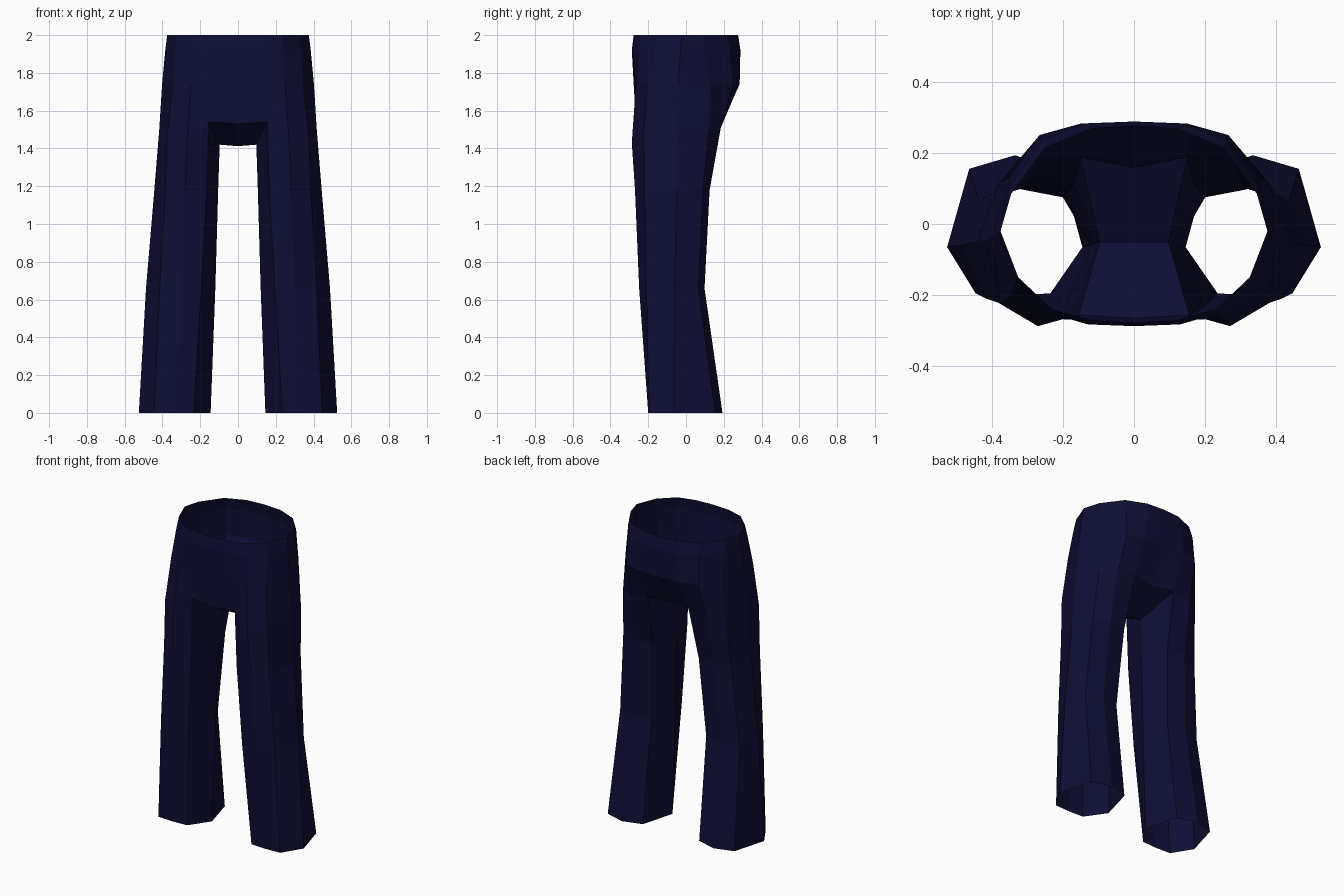
import bpy, bmesh

if "Cube" in bpy.data.objects:
    bpy.data.objects.remove(bpy.data.objects["Cube"])

navy = bpy.data.materials.new("navy cloth")
navy.diffuse_color = (0.0045, 0.0045, 0.036, 1)
navy.use_nodes = True
navy.node_tree.nodes["Principled BSDF"].inputs["Base Color"].default_value = navy.diffuse_color

# Leg rings, order: front inner, front, front outer, outer, back outer, back, back inner, inner
leg_rings = [
    (0.0, [(.235, -.195), (.335, -.2), (.445, -.195), (.525, -.065),
           (.463, .155), (.335, .193), (.205, .155), (.145, -.065)]),
    (0.66, [(.195, -.235), (.30, -.248), (.415, -.21), (.487, -.06),
            (.435, .065), (.32, .098), (.20, .075), (.12, -.06)]),
    (1.18, [(.165, -.25), (.28, -.27), (.385, -.22), (.443, -.05),
            (.395, .09), (.29, .125), (.17, .11), (.105, -.055)]),
]
# Hip ring follows the raised crotch, so each point has its own height
hip = [(.155, -.255, 1.54), (.27, -.287, 1.43), (.375, -.225, 1.46), (.417, -.045, 1.5),
       (.375, .12, 1.5), (.28, .18, 1.5), (.15, .188, 1.53), (.097, -.05, 1.42)]
# Half body rings from front centre round to back centre
body_rings = [
    (1.74, [(0, -.277), (.15, -.27), (.25, -.265), (.345, -.205), (.402, -.04),
            (.35, .13), (.265, .25), (.15, .282), (0, .284)]),
    (1.92, [(0, -.287), (.13, -.282), (.24, -.25), (.335, -.165), (.385, -.03),
            (.352, .10), (.26, .235), (.13, .283), (0, .288)]),
    (2.0, [(0, -.277), (.12, -.27), (.23, -.24), (.325, -.15), (.375, -.02),
           (.345, .085), (.25, .215), (.12, .268), (0, .276)]),
]

bm = bmesh.new()


def ring(points):
    return [bm.verts.new(p) for p in points]


def bridge(a, b, closed):
    n = len(a)
    for i in range(n if closed else n - 1):
        j = (i + 1) % n
        bm.faces.new((a[i], a[j], b[j], b[i]))


# Open leg tube
rings = [ring([(x, y, z) for x, y in pts]) for z, pts in leg_rings] + [ring(hip)]
for a, b in zip(rings, rings[1:]):
    bridge(a, b, True)

# Seat and waist above the leg
front_c, crotch_c, back_c = ring([(0, -.265, 1.53), (0, -.05, 1.412), (0, .158, 1.52)])
lower = [front_c] + rings[-1][:7] + [back_c]
for z, pts in body_rings:
    upper = ring([(x, y, z) for x, y in pts])
    bridge(lower, upper, False)
    lower = upper

# Crotch gusset between the legs
h = rings[-1]
bm.faces.new((front_c, crotch_c, h[7], h[0]))
bm.faces.new((crotch_c, back_c, h[6], h[7]))

# Mirror to the other side
geom = bm.verts[:] + bm.edges[:] + bm.faces[:]
bmesh.ops.mirror(bm, geom=geom, axis='X', merge_dist=0.0005)
bmesh.ops.remove_doubles(bm, verts=bm.verts[:], dist=0.0005)
bmesh.ops.recalc_face_normals(bm, faces=bm.faces[:])

# Make sure the outside faces outward
bm.faces.ensure_lookup_table()
outer = max(bm.faces, key=lambda f: f.calc_center_median().x)
if outer.normal.x < 0:
    bmesh.ops.reverse_faces(bm, faces=bm.faces[:])

mesh = bpy.data.meshes.new("trousers")
bm.to_mesh(mesh)
bm.free()
mesh.materials.append(navy)
trousers = bpy.data.objects.new("trousers", mesh)
bpy.context.collection.objects.link(trousers)
